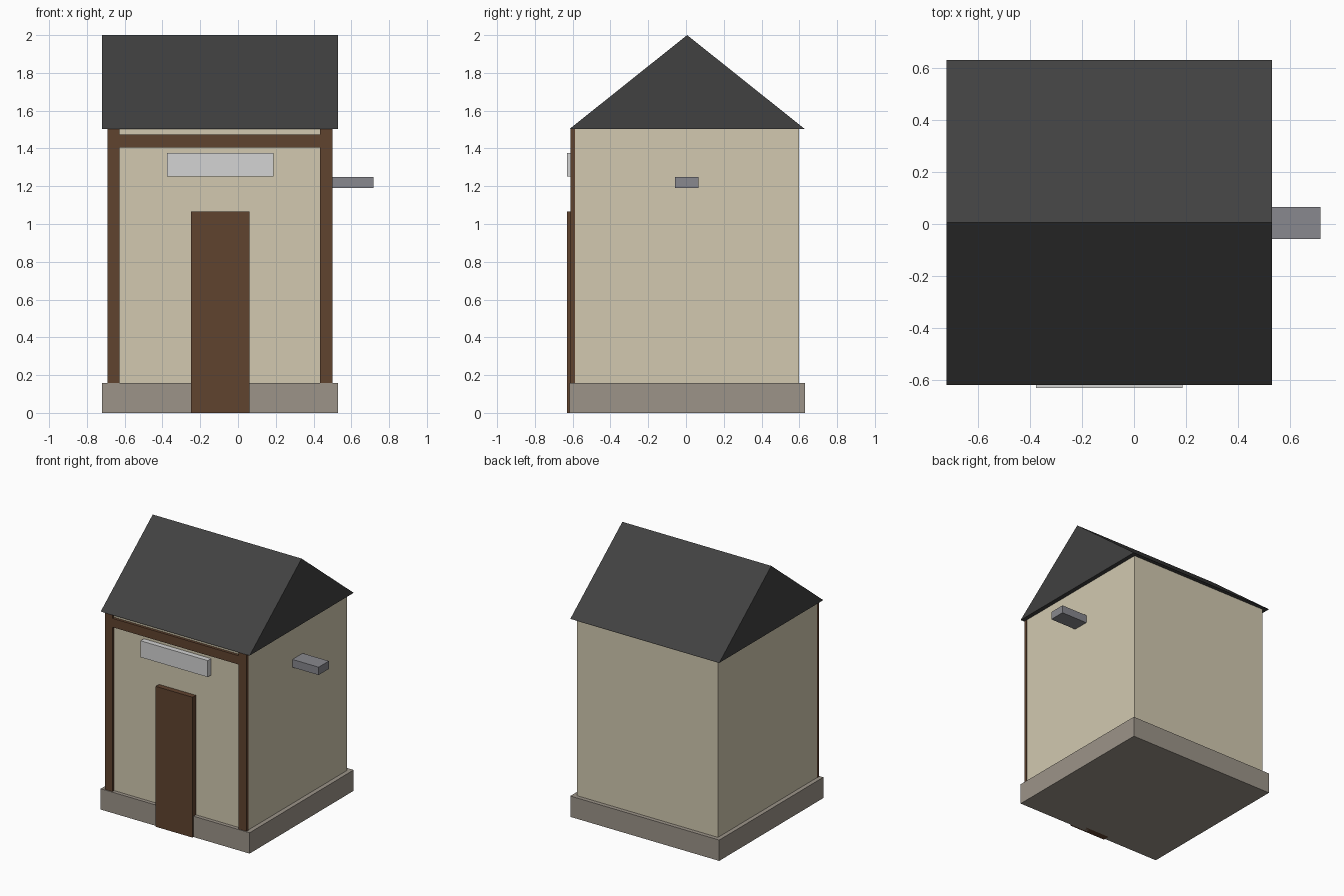
import bpy

if "Cube" in bpy.data.objects:
    bpy.data.objects.remove(bpy.data.objects["Cube"])


def material(name, rgb):
    """Flat colour given as sRGB 0-255, stored linear."""
    lin = [((c / 255 + 0.055) / 1.055) ** 2.4 for c in rgb]
    m = bpy.data.materials.new(name)
    m.diffuse_color = (*lin, 1)
    m.use_nodes = True
    m.node_tree.nodes["Principled BSDF"].inputs["Base Color"].default_value = m.diffuse_color
    return m


plaster = material("plaster", (210, 201, 176))
timber = material("timber", (96, 67, 47))
stone = material("stone", (156, 148, 137))
slate = material("slate", (65, 65, 65))
sign_grey = material("sign_grey", (212, 212, 212))
metal = material("metal", (136, 136, 142))


def mesh_object(name, verts, faces, mat):
    me = bpy.data.meshes.new(name)
    me.from_pydata(verts, [], faces)
    me.materials.append(mat)
    ob = bpy.data.objects.new(name, me)
    bpy.context.collection.objects.link(ob)
    return ob


def box(name, x, y, z, mat):
    """Box from (min, max) ranges along each axis."""
    verts = [(a, b, c) for a in x for b in y for c in z]
    faces = [(0, 1, 3, 2), (4, 6, 7, 5), (0, 4, 5, 1),
             (2, 3, 7, 6), (0, 2, 6, 4), (1, 5, 7, 3)]
    return mesh_object(name, verts, faces, mat)


def gable_roof(name, x, y, z, mat):
    """Closed triangular prism with its ridge along x."""
    profile = [(y[0], z[0]), (y[1], z[0]), ((y[0] + y[1]) / 2, z[1])]
    verts = [(a, b, c) for a in x for b, c in profile]
    faces = [(0, 2, 1), (3, 4, 5), (0, 1, 4, 3), (1, 2, 5, 4), (2, 0, 3, 5)]
    return mesh_object(name, verts, faces, mat)


# Main body
box("foundation", (-0.72, 0.53), (-0.618, 0.63), (0, 0.158), stone)
box("walls", (-0.688, 0.497), (-0.59, 0.599), (0.1, 1.503), plaster)
gable_roof("roof", (-0.72, 0.53), (-0.618, 0.63), (1.502, 2.0), slate)

# Timber frame on the front
box("left_post", (-0.69, -0.627), (-0.612, -0.588), (0.15, 1.503), timber)
box("right_post", (0.433, 0.499), (-0.612, -0.588), (0.15, 1.503), timber)
box("crossbeam", (-0.65, 0.45), (-0.611, -0.585), (1.406, 1.473), timber)

# Door and sign board
box("door", (-0.25, 0.06), (-0.63, -0.58), (0, 1.065), timber)
box("sign_board", (-0.377, 0.187), (-0.63, -0.58), (1.252, 1.377), sign_grey)

# Bracket on the right wall
box("side_bracket", (0.48, 0.717), (-0.057, 0.066), (1.19, 1.25), metal)
